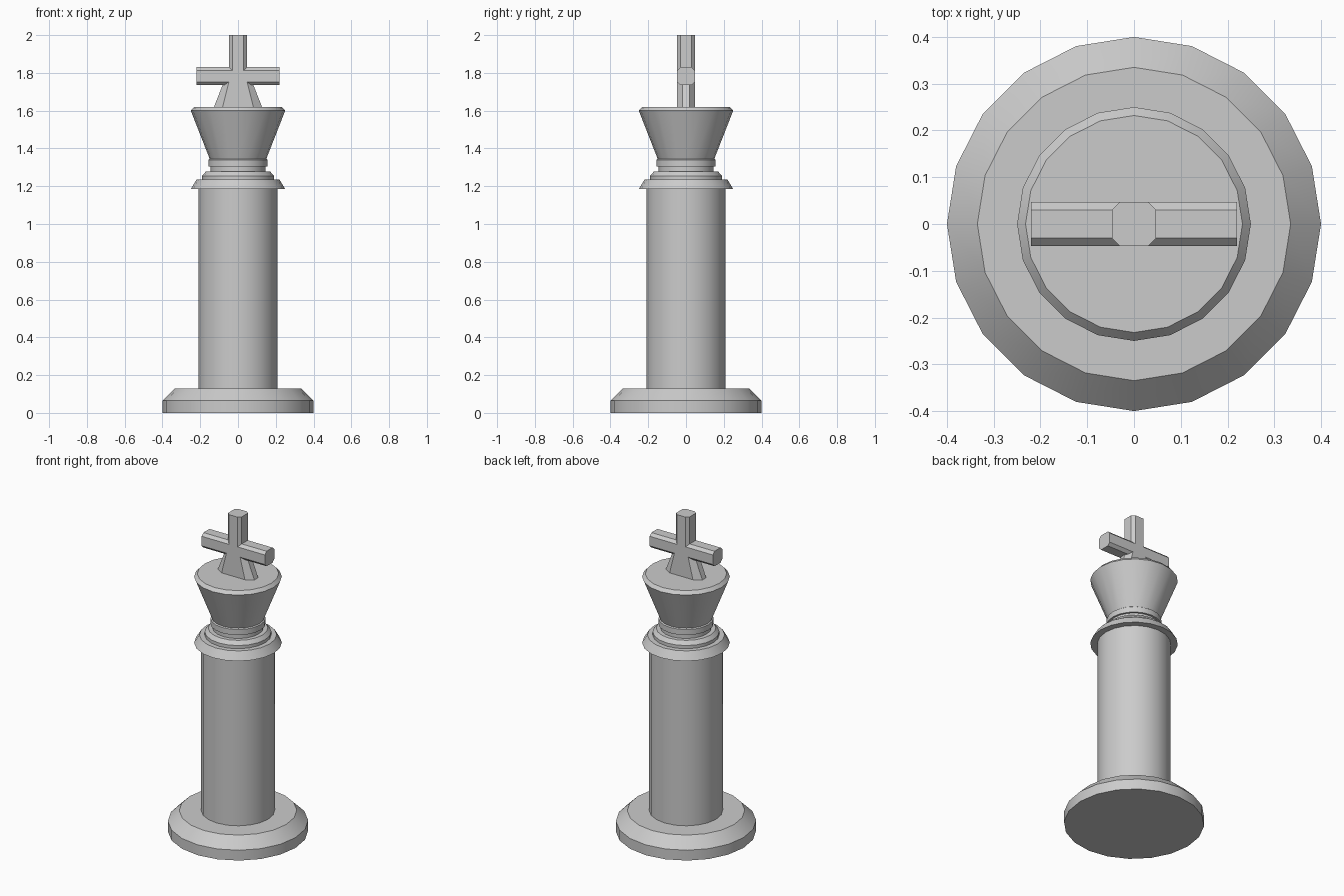
import bpy, bmesh
from math import sin, cos, pi

if "Cube" in bpy.data.objects:
    bpy.data.objects.remove(bpy.data.objects["Cube"])

SIDES = 20


def finish(name, bm):
    bmesh.ops.recalc_face_normals(bm, faces=bm.faces)
    mesh = bpy.data.meshes.new(name)
    bm.to_mesh(mesh)
    bm.free()
    ob = bpy.data.objects.new(name, mesh)
    bpy.context.collection.objects.link(ob)
    return ob


def loft(name, rings):
    """Skin a stack of equal-sized vertex rings and cap both ends."""
    bm = bmesh.new()
    rows = [[bm.verts.new(p) for p in ring] for ring in rings]
    n = len(rows[0])
    for a, b in zip(rows, rows[1:]):
        for i in range(n):
            j = (i + 1) % n
            bm.faces.new((a[i], a[j], b[j], b[i]))
    bm.faces.new(rows[0][::-1])
    bm.faces.new(rows[-1])
    return finish(name, bm)


def turned(name, profile):
    """Lathe (radius, z) points, then smooth the gentle facets."""
    ob = loft(name, [[(r * cos(2 * pi * i / SIDES), r * sin(2 * pi * i / SIDES), z)
                      for i in range(SIDES)] for r, z in profile])
    bpy.ops.object.select_all(action='DESELECT')
    ob.select_set(True)
    bpy.context.view_layer.objects.active = ob
    bpy.ops.object.shade_smooth_by_angle(angle=pi / 6)
    return ob


def octagon(hu, hv, cu, cv):
    """Rectangle outline with chamfered corners."""
    return [(hu, -hv + cv), (hu, hv - cv), (hu - cu, hv), (-hu + cu, hv),
            (-hu, hv - cv), (-hu, -hv + cv), (-hu + cu, -hv), (hu - cu, -hv)]


# Turned body, foot to crown, as one continuous profile
turned("body", [
    (0.40, 0), (0.40, 0.065), (0.335, 0.13),        # foot
    (0.21, 0.13), (0.21, 1.185),                    # shaft
    (0.25, 1.185), (0.22, 1.235), (0.19, 1.235),    # collar
    (0.19, 1.255), (0.17, 1.278), (0.145, 1.278),   # upper collar step
    (0.145, 1.305), (0.157, 1.305), (0.157, 1.34),  # neck ring
    (0.15, 1.345), (0.25, 1.60), (0.232, 1.62),     # crown
])

# Cross: crossbar, upright top and flared foot share a chamfered section
H, C = 0.047, 0.017
loft("cross_bar", [[(x, u, 1.783 + v) for u, v in octagon(H, H, C, C)]
                   for x in (-0.22, 0.22)])
loft("cross_upright", [[(x, y, z) for x, y in octagon(hx, H, hx * C / H, 0.028)]
                       for hx, z in ((0.127, 1.62), (0.078, 1.745), (0.06, 1.79))])
loft("cross_top", [[(x, y, z) for x, y in octagon(H, H, C, C)]
                   for z in (1.783, 2.0)])
